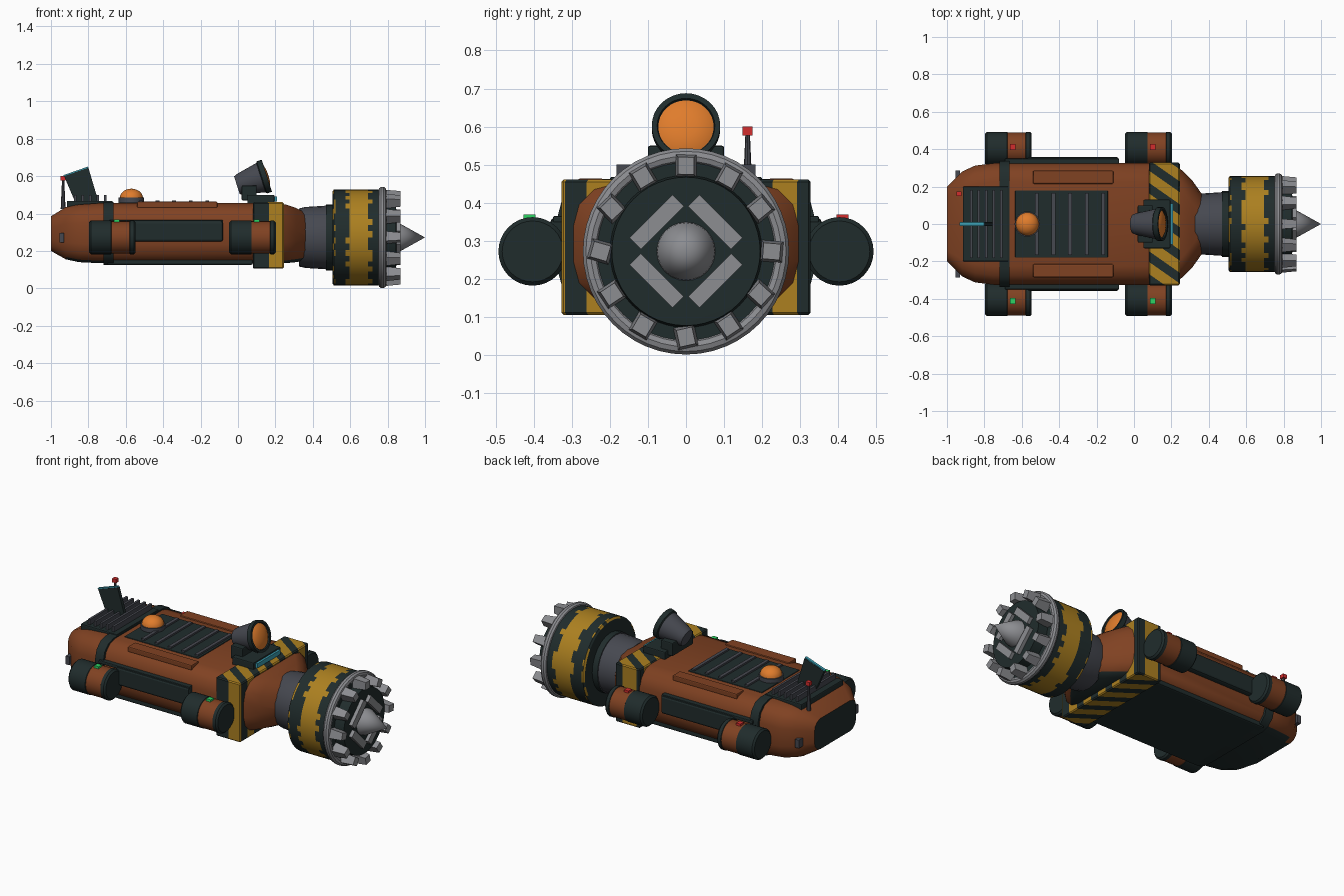
import bpy, bmesh, math, random
from mathutils import Matrix, Vector

if "Cube" in bpy.data.objects:
    bpy.data.objects.remove(bpy.data.objects["Cube"])

random.seed(4)
COLOURS = {
    "rust_brown": (.216, .054, .016), "dark_hull": (.0144, .0252, .0252),
    "hazard_yellow": (.413, .216, .0144), "gunmetal": (.061, .065, .08),
    "light_steel": (.262, .266, .283), "lamp_orange": (.745, .202, .025),
    "signal_red": (.645, .026, .026), "signal_green": (.026, .645, .127),
    "window_cyan": (.045, .352, .456)}
MATS = {}
for n, c in COLOURS.items():
    MATS[n] = bpy.data.materials.new(n)
    MATS[n].diffuse_color = (*c, 1)
BROWN, DARK, YELLOW, GUN, STEEL, ORANGE, RED, GREEN, CYAN = COLOURS


def finish(name, bm, mats, smooth=True):
    bmesh.ops.recalc_face_normals(bm, faces=bm.faces)
    me = bpy.data.meshes.new(name)
    bm.to_mesh(me)
    bm.free()
    for m in mats:
        me.materials.append(MATS[m])
    ob = bpy.data.objects.new(name, me)
    bpy.context.collection.objects.link(ob)
    if smooth:
        bpy.ops.object.select_all(action='DESELECT')
        ob.select_set(True)
        bpy.context.view_layer.objects.active = ob
        bpy.ops.object.shade_smooth_by_angle(angle=math.radians(32))
    return ob


def box(name, x, y, z, mat, bevel=0, matrix=None, taper=1):
    """Box from (min, max) ranges; taper scales the +x end."""
    bm = bmesh.new()
    bmesh.ops.create_cube(bm, size=1)
    for v in bm.verts:
        k = taper if v.co.x > 0 else 1
        v.co = Vector([(r[0] + r[1]) / 2 + c * (r[1] - r[0])
                       for r, c in zip((x, y, z), (v.co.x, v.co.y * k, v.co.z * k))])
    if bevel:
        bmesh.ops.bevel(bm, geom=bm.edges[:], offset=bevel, segments=2,
                        profile=.5, affect='EDGES')
    if matrix:
        bm.transform(matrix)
    return finish(name, bm, [mat], False)


def lathe(name, profile, mats, seg_mats, centre, tilt=0, n=32):
    """Revolve (x, radius) points about x; tilt turns the axis upward."""
    bm = bmesh.new()
    rings = []
    for x, r in profile:
        if r == 0:
            rings.append([bm.verts.new((x, 0, 0))] * n)
        else:
            rings.append([bm.verts.new((x, r * math.cos(math.tau * i / n),
                                        r * math.sin(math.tau * i / n))) for i in range(n)])
    for k, (a, b) in enumerate(zip(rings, rings[1:])):
        for i in range(n):
            j = (i + 1) % n
            vs = list(dict.fromkeys((a[i], a[j], b[j], b[i])))
            s = seg_mats[k] if k < len(seg_mats) else seg_mats[-1]
            # a fractional index means a worn, patchy mix of the first two colours
            bm.faces.new(vs).material_index = int(random.random() < s) if 0 < s < 1 else int(s)
    bm.transform(Matrix.Translation(centre) @ Matrix.Rotation(-tilt, 4, 'Y'))
    return finish(name, bm, mats)


def loft(name, stations, mats, rule):
    """Hull through rounded-rectangle sections (x, half width, z0, z1, corner)."""
    bm = bmesh.new()
    rings = []
    for x, w, z0, z1, r in stations:
        ring = []
        for q, (sy, sz) in enumerate(((1, 1), (-1, 1), (-1, -1), (1, -1))):
            cy, cz = sy * (w - r), (z1 - r if sz > 0 else z0 + r)
            for s in range(4):
                a = math.pi / 2 * (q + s / 3)
                ring.append(bm.verts.new((x, cy + r * math.cos(a), cz + r * math.sin(a))))
        rings.append(ring)
    n = 16
    for a, b in zip(rings, rings[1:]):
        for i in range(n):
            bm.faces.new((a[i], a[(i + 1) % n], b[(i + 1) % n], b[i]))
    bm.faces.new(rings[0])
    bm.faces.new(rings[-1])
    bmesh.ops.recalc_face_normals(bm, faces=bm.faces)
    for f in bm.faces:
        f.normal_update()
        f.material_index = rule(f)
    return finish(name, bm, mats)


# Hull with dark belly and tail cap
loft("hull", [(-1, .20, .20, .385, .06), (-.92, .28, .155, .435, .09),
              (-.85, .312, .14, .448, .10), (-.75, .325, .135, .455, .10),
              (.20, .325, .135, .455, .10), (.26, .285, .135, .447, .11),
              (.31, .235, .14, .43, .12), (.37, .15, .15, .40, .12)],
     [BROWN, DARK], lambda f: int(f.normal.z < -.8 or f.normal.x < -.95))
loft("hull_band", [(-.72, .338, .125, .462, .10), (-.665, .338, .125, .462, .10)],
     [DARK], lambda f: 0)
box("belly_plate", (-.70, .08), (-.28, .28), (.125, .16), DARK, .01)

# Hazard collar, cut by slanted planes so the stripes are real faces
bm = bmesh.new()
bmesh.ops.create_cube(bm, size=1)
for v in bm.verts:
    v.co = Vector((.1625 + v.co.x * .165, v.co.y * .655, .283 + v.co.z * .355))
bmesh.ops.bevel(bm, geom=bm.edges[:], offset=.006, segments=1, affect='EDGES')
SLOPE, PERIOD, WIDE = .7, .122, .057
for k in range(-3, 9):
    for off in (0, WIDE):
        bmesh.ops.bisect_plane(bm, geom=bm.verts[:] + bm.edges[:] + bm.faces[:],
                               plane_co=(.245, -.318 + k * PERIOD + off, 0),
                               plane_no=(SLOPE, 1, 0))
for f in bm.faces:
    c = f.calc_center_median()
    f.material_index = int((c.y + .318 + SLOPE * (c.x - .245)) % PERIOD < WIDE)
finish("hazard_collar", bm, [YELLOW, DARK], False)

# Side fittings on both flanks
for s, side, light in ((-1, "right", GREEN), (1, "left", RED)):
    def yr(a, b):
        return tuple(sorted((s * a, s * b)))
    box(side + "_side_panel", (-.57, -.08), yr(.30, .357), (.25, .36), DARK, .012)
    box(side + "_panel_rail", (-.69, -.08), yr(.30, .35), (.345, .365), DARK, .005)
    box(side + "_roof_rail", (-.54, -.11), yr(.215, .285), (.43, .463), BROWN, .006)
    box(side + "_tail_vent", (-.955, -.93), yr(.24, .285), (.245, .295), GUN)
    for x0, end in ((-.797, "rear"), (-.047, "front")):
        lathe(f"{side}_{end}_thruster_pod",
              [(0, 0), (0, .08), (.01, .09), (.118, .09), (.12, .087), (.218, .087),
               (.22, .09), (.24, .09), (.25, .08), (.25, 0)],
              [DARK, BROWN], [0, 0, 0, 0, 1, 0], (x0, s * .403, .272))
        xl = x0 + .148
        box(f"{side}_{end}_pod_light", (xl - .015, xl + .015),
            yr(.395, .427), (.35, .369), light)

# Roof grille
box("roof_grille_plate", (-.635, -.14), (-.18, .18), (.44, .46), DARK, .004)
for i in range(5):
    x = -.52 + i * .089
    box("roof_slat", (x - .01, x + .01), (-.165, .165), (.45, .470), GUN)

# Orange beacon dome
lathe("beacon_base", [(0, .068), (.035, .068), (.037, 0)], [GUN], [0],
      (-.57, 0, .45), math.pi / 2)
lathe("beacon_dome", [(.05 * math.sin(a), .062 * math.cos(a) if i < 6 else 0)
                      for i, a in enumerate(math.pi / 12 * k for k in range(7))],
      [ORANGE], [0], (-.57, 0, .483), math.pi / 2)

# Radiator, tail fin and mast
box("radiator_base", (-.915, -.67), (-.2, .2), (.42, .468), DARK, .006)
for i in range(5):
    x = -.87 + i * .04
    box("radiator_fin", (x - .007, x + .007), (-.182, .182), (.46, .50), GUN)
for name, pts, mat, t in (
        ("tail_fin", ((-.93, .60), (-.80, .645), (-.745, .46), (-.87, .46)), DARK, .01),
        ("tail_fin_edge", ((-.932, .598), (-.80, .644), (-.802, .651), (-.934, .605)), CYAN, .008)):
    bm = bmesh.new()
    f = bm.faces.new([bm.verts.new((x, -t, z)) for x, z in pts])
    g = bmesh.ops.extrude_face_region(bm, geom=[f])
    bmesh.ops.translate(bm, vec=(0, 2 * t, 0),
                        verts=[v for v in g["geom"] if isinstance(v, bmesh.types.BMVert)])
    finish(name, bm, [mat], False)
lathe("mast", [(0, 0), (0, .013), (.155, .006), (.155, 0)], [GUN], [0],
      (-.935, .162, .425), math.pi / 2, 8)
box("mast_light", (-.948, -.922), (.149, .175), (.577, .60), RED)

# Searchlight on its mount
box("lamp_mount", (.05, .195), (-.13, .13), (.45, .50), DARK, .006)
box("lamp_bracket", (.02, .10), (-.10, .10), (.47, .55), DARK, .006)
box("lamp_window", (.19, .208), (-.11, .11), (.465, .492), CYAN)
TILT = math.atan2(.05, .157)
lathe("searchlight", [(0, 0), (0, .05), (.02, .058), (.135, .082), (.14, .09),
                      (.168, .09), (.168, .076), (.16, .074), (.16, 0)],
      [GUN, DARK], [0, 0, 0, 1], (-.006, 0, .551), TILT)
lathe("searchlight_lens", [(.158, .076), (.168, .06), (.175, .03), (.177, 0)],
      [ORANGE], [0], (-.006, 0, .551), TILT)

# Neck and drill drum
HUB = (0, 0, .272)
lathe("drill_neck", [(.325, 0), (.325, .155), (.36, .163), (.47, .17), (.47, .176),
                     (.51, .176), (.51, 0)], [GUN, DARK], [0, 0, 0, 0, 1, 1], HUB, n=24)
lathe("drill_drum", [(.505, 0), (.505, .245), (.512, .256), (.522, .256), (.575, .256),
                     (.597, .256), (.695, .256), (.72, .256), (.785, .256), (.785, .20),
                     (.845, .195), (.85, 0)],
      [DARK, YELLOW], [0, .4, .3, 0, .3, 1, .6, 0], HUB, n=48)
lathe("drill_rim", [(.772 + .022 * math.cos(math.tau * k / 10),
                     .25 + .022 * math.sin(math.tau * k / 10)) for k in range(11)],
      [STEEL], [0], HUB, n=48)
lathe("drill_spike", [(.84, 0), (.84, .078), (.865, .075), (1, 0)], [STEEL], [0], HUB, n=24)

# Cutting teeth and face bars
for i in range(12):
    m = (Matrix.Translation(HUB) @ Matrix.Rotation(math.tau * i / 12, 4, 'X')
         @ Matrix.Translation((.825, 0, .225))
         @ Matrix.Rotation(random.uniform(-.3, .3), 4, 'X'))
    box("cutter_tooth", (-.045, .045), (-.028, .028), (-.03, .03), STEEL, 0, m, .75)
for i in range(4):
    m = Matrix.Translation(HUB) @ Matrix.Rotation(math.pi / 4 + math.pi / 2 * i, 4, 'X')
    box("face_bar", (.84, .868), (-.08, .08), (.088, .13), STEEL, 0, m)

for m in bpy.data.materials:
    if m.users and not m.is_grease_pencil:
        m.use_nodes = True
        m.node_tree.nodes["Principled BSDF"].inputs["Base Color"].default_value = m.diffuse_color
